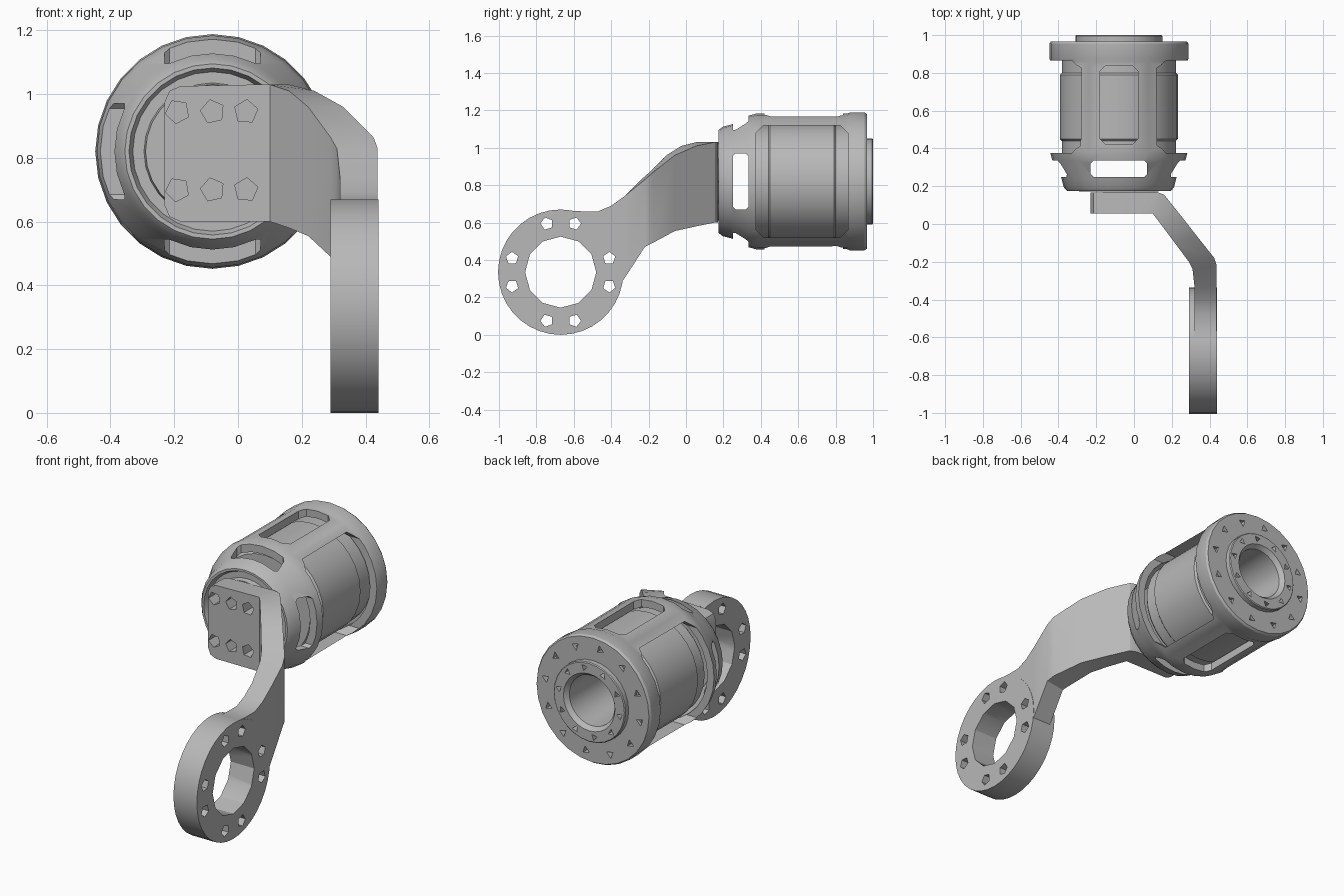
import bpy, bmesh
from math import sin, cos, pi
from mathutils import Vector, Matrix

if "Cube" in bpy.data.objects:
    bpy.data.objects.remove(bpy.data.objects["Cube"], do_unlink=True)

CX, CZ = -0.08, 0.82          # housing axis, running along y
RY, RZ = -0.67, 0.335         # clamp ring centre

grey = bpy.data.materials.new("plain_grey")
grey.use_nodes = True
grey.diffuse_color = (0.48, 0.48, 0.48, 1)
grey.node_tree.nodes["Principled BSDF"].inputs["Base Color"].default_value = (0.48, 0.48, 0.48, 1)


def make(name, bm):
    """Turn a bmesh into a linked object."""
    bmesh.ops.recalc_face_normals(bm, faces=bm.faces[:])
    mesh = bpy.data.meshes.new(name)
    bm.to_mesh(mesh)
    bm.free()
    mesh.materials.append(grey)
    ob = bpy.data.objects.new(name, mesh)
    bpy.context.collection.objects.link(ob)
    return ob


def circle(a, b, r, sides, turn=0.0):
    return [(a + r * cos(2 * pi * i / sides + turn),
             b + r * sin(2 * pi * i / sides + turn)) for i in range(sides)]


def prism(bm, points, axis, lo, hi):
    """Extrude a flat outline between two positions on an axis."""
    place = {"x": lambda a, b, t: (t, a, b),
             "y": lambda a, b, t: (a, t, b),
             "z": lambda a, b, t: (a, b, t)}[axis]
    low = [bm.verts.new(place(a, b, lo)) for a, b in points]
    high = [bm.verts.new(place(a, b, hi)) for a, b in points]
    bm.faces.new(low)
    bm.faces.new(high)
    for i in range(len(low)):
        j = (i + 1) % len(low)
        bm.faces.new((low[i], low[j], high[j], high[i]))


def lathe(name, profile, sides=28):
    """Spin (radius, y) points around the housing axis."""
    bm = bmesh.new()
    verts = [bm.verts.new((CX, y, CZ + r)) for r, y in profile]
    edges = [bm.edges.new(pair) for pair in zip(verts, verts[1:])]
    bmesh.ops.spin(bm, geom=verts + edges, cent=(CX, 0, CZ), axis=(0, 1, 0),
                   angle=2 * pi, steps=sides)
    bmesh.ops.remove_doubles(bm, verts=bm.verts[:], dist=0.0005)
    return make(name, bm)


def combine(target, tool, operation):
    """Apply a boolean and discard the helper."""
    tool.hide_render = True
    mod = target.modifiers.new("combine", "BOOLEAN")
    mod.operation = operation
    mod.solver = "EXACT"
    mod.object = tool
    bpy.context.view_layer.objects.active = target
    bpy.ops.object.modifier_apply(modifier=mod.name)
    bpy.data.objects.remove(tool, do_unlink=True)


def window(bm, half, y0, y1, start, turn, chamfer):
    """Chamfered radial opening, turned around the housing axis."""
    c = chamfer
    outline = [(-half + c, y0), (half - c, y0), (half, y0 + c), (half, y1 - c),
               (half - c, y1), (-half + c, y1), (-half, y1 - c), (-half, y0 + c)]
    part = bmesh.new()
    prism(part, outline, "z", start, 0.6)
    part.transform(Matrix.Translation((CX, 0, CZ)) @ Matrix.Rotation(turn, 4, "Y"))
    temp = bpy.data.meshes.new("temp")
    part.to_mesh(temp)
    part.free()
    bm.from_mesh(temp)
    bpy.data.meshes.remove(temp)


def pits(bm, count, radius, size, lo):
    """Ring of little three sided screw pits in the back face."""
    for i in range(count):
        turn = 2 * pi * i / count + 0.15
        a, b = CX + radius * cos(turn), CZ + radius * sin(turn)
        prism(bm, circle(a, b, size, 3, turn * 2), "y", lo, 1.1)


# Housing shell: mounting boss, rounded nose, wall and rear flange
shell = lathe("housing_shell", [
    (0, 0.172), (0.21, 0.172), (0.215, 0.2), (0.25, 0.2), (0.262, 0.175),
    (0.275, 0.175), (0.292, 0.195), (0.305, 0.245), (0.352, 0.335),
    (0.364, 0.38), (0.362, 0.86), (0.368, 0.875), (0.368, 0.955),
    (0.36, 0.967), (0.22, 0.967), (0.22, 0.9), (0.32, 0.9), (0.32, 0.36),
    (0.265, 0.25), (0.245, 0.225), (0, 0.225)])
bm = bmesh.new()
for k in range(4):
    window(bm, 0.15, 0.25, 0.335, 0.2, k * pi / 2, 0.015)
for k in range(2):
    window(bm, 0.1, 0.42, 0.84, 0.25, k * pi, 0.03)
    window(bm, 0.3, 0.375, 0.865, 0.105, pi / 2 + k * pi, 0.04)
pits(bm, 12, 0.305, 0.024, 0.935)
combine(shell, make("shell_cutter", bm), "DIFFERENCE")

# Motor inside the housing, with rear hub and bore
motor = lathe("motor_core", [
    (0, 0.36), (0.29, 0.36), (0.302, 0.375), (0.302, 0.44), (0.312, 0.45),
    (0.312, 0.79), (0.302, 0.8), (0.302, 0.95), (0.23, 0.95), (0.23, 0.995),
    (0.225, 1.0), (0.165, 1.0), (0.145, 0.975), (0.14, 0.6), (0, 0.6)])
bm = bmesh.new()
pits(bm, 10, 0.197, 0.02, 0.965)
combine(motor, make("hub_cutter", bm), "DIFFERENCE")

# Bent arm: back side (x, y), front side (x, y), bottom and top heights
stations = [
    (0.438, -0.62, 0.32, -0.62, 0.56, 0.664),
    (0.438, -0.55, 0.32, -0.55, 0.52, 0.66),
    (0.438, -0.47, 0.32, -0.47, 0.40, 0.66),
    (0.438, -0.40, 0.32, -0.40, 0.22, 0.69),
    (0.438, -0.33, 0.32, -0.33, 0.30, 0.74),
    (0.438, -0.22, 0.31, -0.24, 0.47, 0.83),
    (0.425, -0.18, 0.29, -0.20, 0.49, 0.865),
    (0.33, -0.06, 0.22, -0.105, 0.555, 0.96),
    (0.24, 0.055, 0.16, -0.025, 0.58, 1.01),
    (0.16, 0.155, 0.10, 0.055, 0.60, 1.03),
    (0.12, 0.17, 0.06, 0.055, 0.60, 1.03),
    (-0.18, 0.168, -0.18, 0.055, 0.60, 1.025),
    (-0.215, 0.168, -0.215, 0.055, 0.615, 1.01),
    (-0.23, 0.168, -0.23, 0.055, 0.65, 0.975)]
bm = bmesh.new()
loops = [[bm.verts.new(p) for p in ((ax, ay, lo), (ax, ay, hi), (bx, by, hi), (bx, by, lo))]
         for ax, ay, bx, by, lo, hi in stations]
for one, two in zip(loops, loops[1:]):
    for i in range(4):
        j = (i + 1) % 4
        bm.faces.new((one[i], one[j], two[j], two[i]))
bm.faces.new(loops[0])
bm.faces.new(loops[-1])
arm = make("bent_arm", bm)

# Clamp ring joined to the arm
bm = bmesh.new()
prism(bm, circle(RY, RZ, 0.335, 36), "x", 0.29, 0.44)
combine(arm, make("clamp_ring", bm), "UNION")

# Centre opening, ring bolt holes and plate bolt holes
bm = bmesh.new()
prism(bm, circle(RY, RZ, 0.19, 12), "x", 0.2, 0.5)
for k in range(4):
    for side in (-0.28, 0.28):
        turn = k * pi / 2 + side
        prism(bm, circle(RY + 0.27 * cos(turn), RZ + 0.27 * sin(turn), 0.034, 5, turn),
              "x", 0.2, 0.5)
for x in (-0.19, -0.08, 0.025):
    for z in (0.7, 0.945):
        prism(bm, circle(x, z, 0.038, 5, x * 9), "y", 0, 0.15)
combine(arm, make("arm_cutter", bm), "DIFFERENCE")

# Smooth shading with sharp edges kept
bpy.ops.object.select_all(action="DESELECT")
for ob in (shell, motor, arm):
    ob.select_set(True)
bpy.context.view_layer.objects.active = arm
bpy.ops.object.shade_smooth_by_angle(angle=pi / 6)
